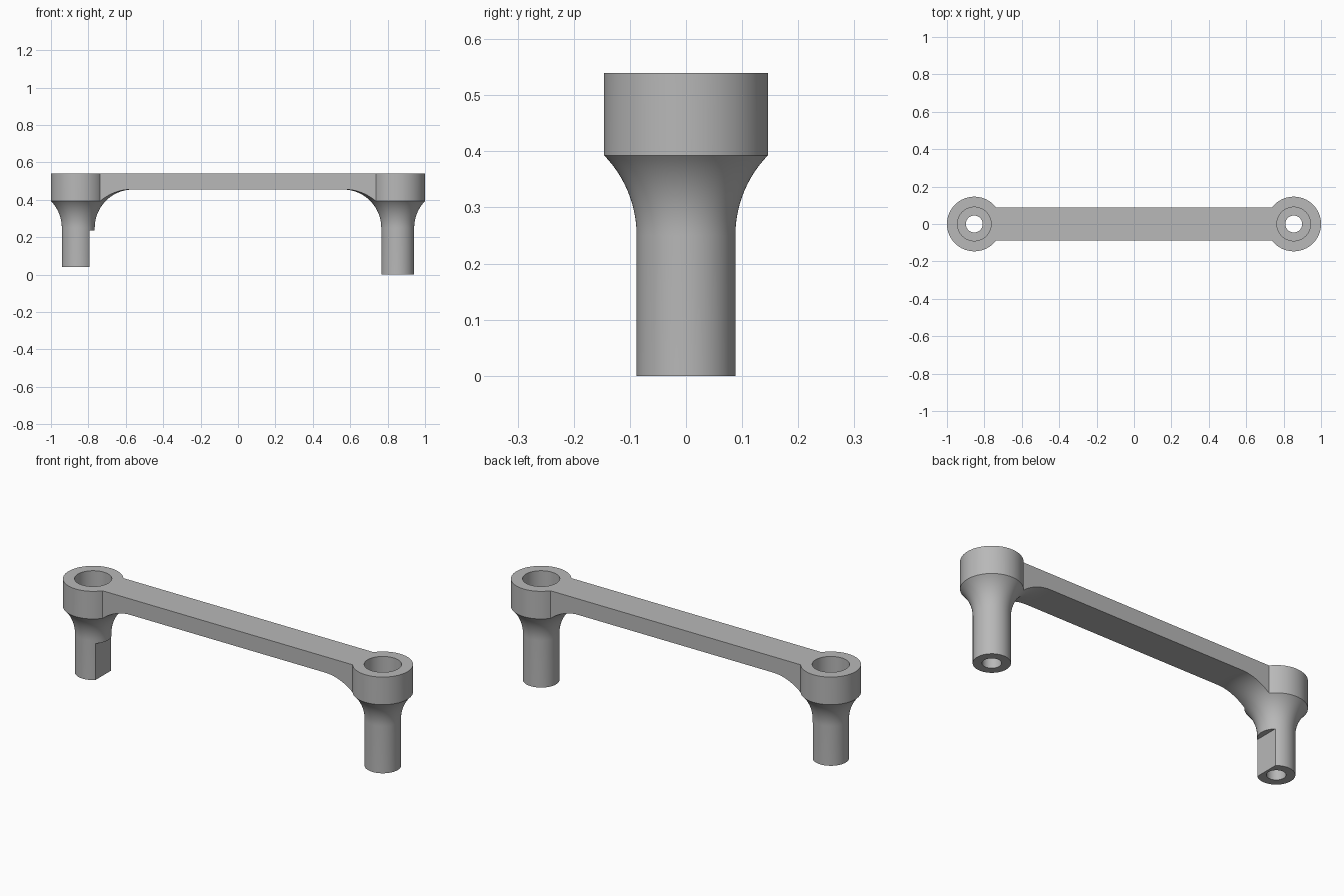
import bpy, bmesh, math

if "Cube" in bpy.data.objects:
    bpy.data.objects.remove(bpy.data.objects["Cube"], do_unlink=True)

BOSS_X, BOSS_R = 0.854, 0.146
POST_R, FILLET_R = 0.088, 0.205
BAR_Z, TOP_Z = 0.455, 0.54
SEGMENTS = 96


def make_object(name, bm):
    bmesh.ops.recalc_face_normals(bm, faces=bm.faces[:])
    mesh = bpy.data.meshes.new(name)
    bm.to_mesh(mesh)
    bm.free()
    obj = bpy.data.objects.new(name, mesh)
    bpy.context.collection.objects.link(obj)
    return obj


def revolve(name, profile, closed):
    """Turn an (r, z) profile about the post axis."""
    bm = bmesh.new()
    rings = []
    for r, z in profile:
        ring = []
        for i in range(SEGMENTS):
            a = 2 * math.pi * i / SEGMENTS
            ring.append(bm.verts.new((BOSS_X + r * math.cos(a), r * math.sin(a), z)))
        rings.append(ring)
    pairs = list(zip(rings, rings[1:]))
    if closed:
        pairs.append((rings[-1], rings[0]))
    else:
        bm.faces.new(rings[0])
        bm.faces.new(rings[-1])
    for lower, upper in pairs:
        for i in range(SEGMENTS):
            j = (i + 1) % SEGMENTS
            bm.faces.new((lower[i], lower[j], upper[j], upper[i]))
    return make_object(name, bm)


def box(name, low, high):
    bm = bmesh.new()
    bmesh.ops.create_cube(bm, size=1)
    for v in bm.verts:
        v.co = [(a + b) / 2 + c * (b - a) for a, b, c in zip(low, high, v.co)]
    return make_object(name, bm)


def cut(obj, cutter):
    mod = obj.modifiers.new(cutter.name, "BOOLEAN")
    mod.operation = "DIFFERENCE"
    mod.solver = "EXACT"
    mod.object = cutter
    cutter.hide_render = True


# Keyhole outline of one half: round boss and bar, extruded full height
start = math.asin(POST_R / BOSS_R)
points = [(-0.05, POST_R)]
for i in range(81):
    a = math.pi - start - (2 * math.pi - 2 * start) * i / 80
    points.append((BOSS_X + BOSS_R * math.cos(a), BOSS_R * math.sin(a)))
points.append((-0.05, -POST_R))
bm = bmesh.new()
base = bm.faces.new([bm.verts.new((x, y, 0)) for x, y in points])
extruded = bmesh.ops.extrude_face_region(bm, geom=[base], use_keep_orig=True)
tops = [g for g in extruded["geom"] if isinstance(g, bmesh.types.BMVert)]
bmesh.ops.translate(bm, verts=tops, vec=(0, 0, TOP_Z))
handle = make_object("bridge_handle", bm)

# Turned clearance that leaves the post, its flare and the bar underside
flare = [(POST_R, -0.1)]
for i in range(25):
    a = math.pi / 2 * i / 24
    flare.append((POST_R + FILLET_R * (1 - math.cos(a)),
                  BAR_Z - FILLET_R * (1 - math.sin(a))))
flare += [(1.0, BAR_Z), (1.0, -0.1)]
cutters = [
    revolve("flare_cutter", flare, True),
    # Through hole with a wide counterbore
    revolve("bore_cutter", [(0.045, -0.1), (0.045, 0.39), (0.09, 0.39), (0.09, 0.6)], False),
]
for c in cutters:
    cut(handle, c)

mirror = handle.modifiers.new("Mirror", "MIRROR")
mirror.use_bisect_axis[0] = True

# The right post is shorter and has a flat on its inner side
for c in (box("short_end_cutter", (-1.1, -0.3, -0.1), (-0.6, 0.3, 0.04)),
          box("flat_cutter", (-0.795, -0.3, -0.12), (-0.55, 0.3, 0.235))):
    cutters.append(c)
    cut(handle, c)

# Bake the modifiers and drop the cutters
bpy.context.view_layer.objects.active = handle
for o in bpy.context.selected_objects:
    o.select_set(False)
handle.select_set(True)
for mod in list(handle.modifiers):
    bpy.ops.object.modifier_apply(modifier=mod.name)
for c in cutters:
    bpy.data.objects.remove(c, do_unlink=True)

# Plain grey finish
grey = bpy.data.materials.new("plain_grey")
grey.use_nodes = True
colour = (0.48, 0.48, 0.48, 1)
grey.diffuse_color = colour
grey.node_tree.nodes["Principled BSDF"].inputs["Base Color"].default_value = colour
handle.data.materials.clear()
handle.data.materials.append(grey)
for p in handle.data.polygons:
    p.material_index = 0
bpy.ops.object.shade_smooth_by_angle(angle=math.radians(30))
